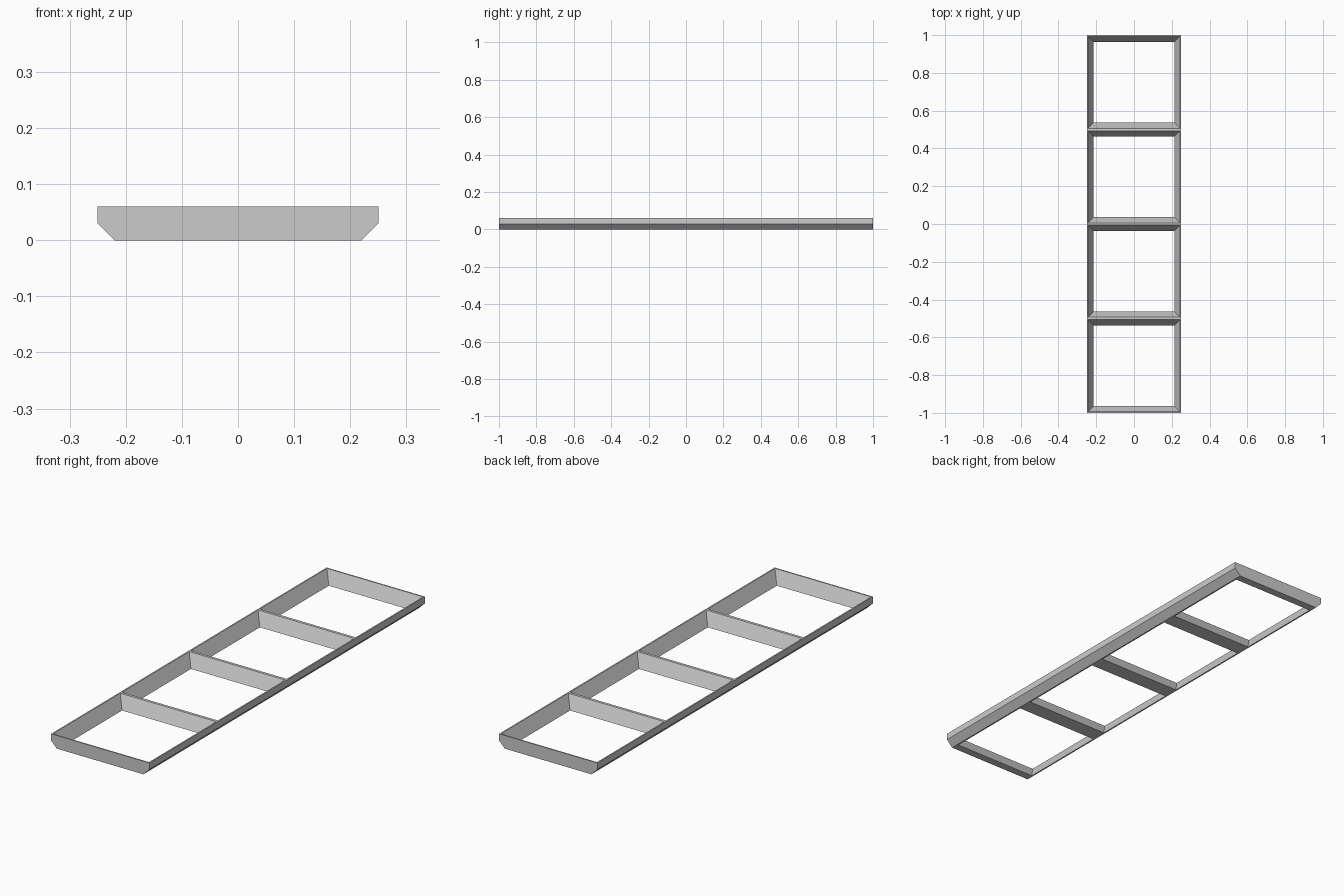
import bpy
import bmesh

cube = bpy.data.objects.get("Cube")
if cube:
    bpy.data.objects.remove(cube, do_unlink=True)

HALF_W, HALF_L, HEIGHT = 0.25, 1.0, 0.06
RIM = 0.0065          # wall thickness at the top edge
SLOPE = 0.03          # extra wall thickness gained towards the base
FOOT = RIM + SLOPE

grey = bpy.data.materials.new("grey metal")
grey.use_nodes = True
colour = (0.6, 0.6, 0.6, 1)
grey.diffuse_color = colour
grey.node_tree.nodes["Principled BSDF"].inputs["Base Color"].default_value = colour


def loft(name, first, second):
    """Closed solid between two matching outlines."""
    bm = bmesh.new()
    a = [bm.verts.new(p) for p in first]
    b = [bm.verts.new(p) for p in second]
    bm.faces.new(a)
    bm.faces.new(b[::-1])
    for i in range(len(a)):
        j = (i + 1) % len(a)
        bm.faces.new((a[j], a[i], b[i], b[j]))
    bmesh.ops.recalc_face_normals(bm, faces=bm.faces)
    mesh = bpy.data.meshes.new(name)
    bm.to_mesh(mesh)
    bm.free()
    mesh.materials.append(grey)
    obj = bpy.data.objects.new(name, mesh)
    bpy.context.collection.objects.link(obj)
    return obj


# Long side rails: upright outside, chamfered below, sloped inside
rail = [(HALF_W, HEIGHT), (HALF_W, HEIGHT / 2), (HALF_W - SLOPE, 0),
        (HALF_W - FOOT, 0), (HALF_W - RIM, HEIGHT)]
for side, label in ((1, "left"), (-1, "right")):
    loft(label + "_side_rail",
         [(side * x, -HALF_L, z) for x, z in rail],
         [(side * x, HALF_L, z) for x, z in rail])


def crosspiece(name, profile):
    """Bar across the frame, its ends cut to sit against the sloped rails."""
    def end(side):
        return [(side * (HALF_W - FOOT + SLOPE * z / HEIGHT), y, z)
                for y, z in profile]
    loft(name, end(-1), end(1))


# End beams: upright outside, sloped inside
for side, label in ((-1, "front"), (1, "back")):
    crosspiece(label + "_end_beam",
               [(side * HALF_L, 0), (side * HALF_L, HEIGHT),
                (side * (HALF_L - RIM), HEIGHT), (side * (HALF_L - FOOT), 0)])

# Three dividers, sloped on both faces
for label, y in (("front", -0.5), ("middle", 0), ("back", 0.5)):
    crosspiece(label + "_divider",
               [(y - FOOT, 0), (y + FOOT, 0), (y + RIM, HEIGHT), (y - RIM, HEIGHT)])
